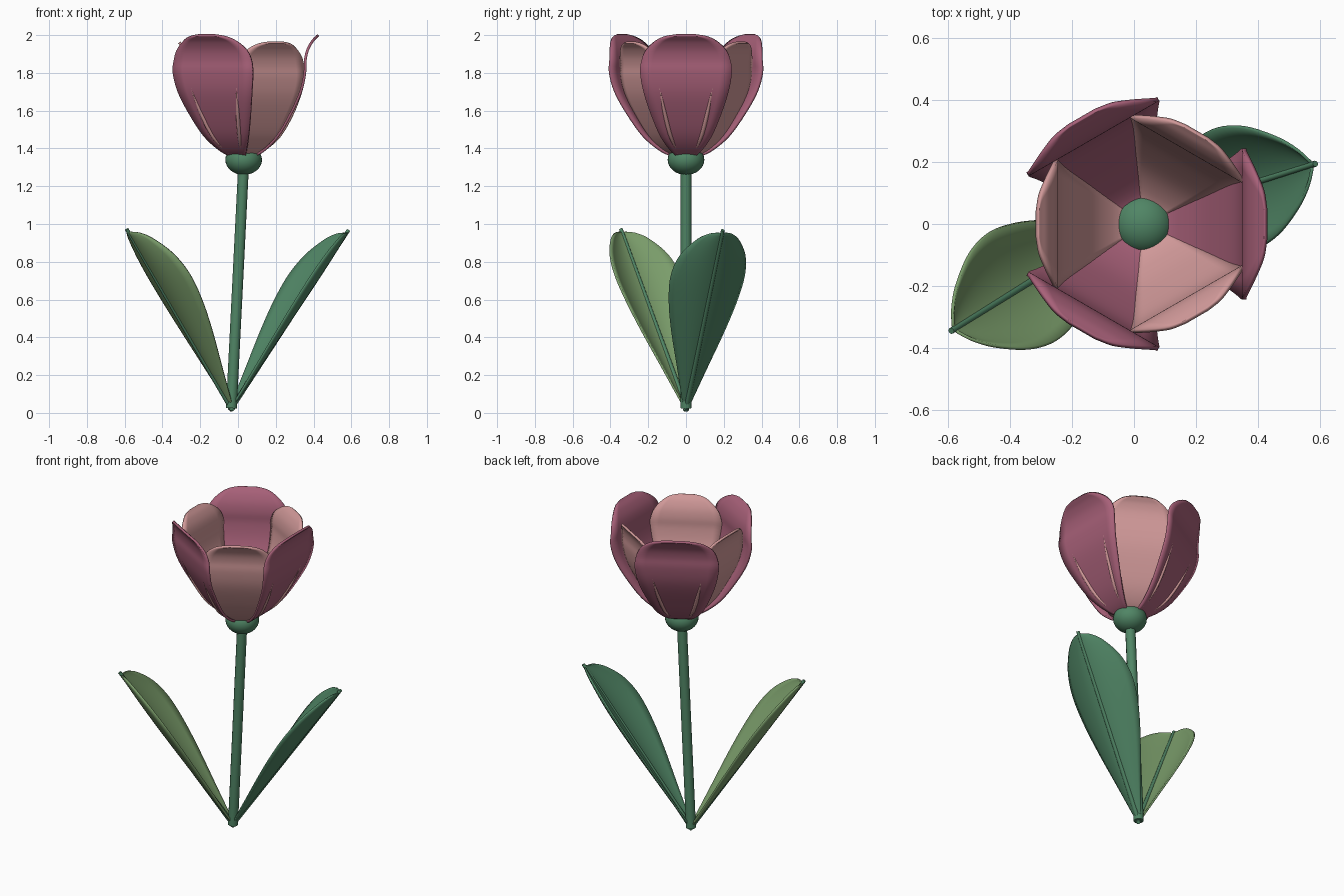
import bpy
import math
from mathutils import Vector

if "Cube" in bpy.data.objects:
    bpy.data.objects.remove(bpy.data.objects["Cube"])

CENTER = Vector((0.03, 0, 0))   # flower axis
ROOT = Vector((-0.035, 0, 0.025))  # where stem and leaves meet


def material(name, rgb):
    m = bpy.data.materials.new(name)
    m.diffuse_color = (*rgb, 1)
    m.use_nodes = True
    m.node_tree.nodes["Principled BSDF"].inputs["Base Color"].default_value = m.diffuse_color
    return m


ROSE = material("rose", (0.39, 0.118, 0.19))
BLUSH = material("blush", (0.64, 0.32, 0.32))
GREEN = material("deep_green", (0.08, 0.235, 0.13))
LIGHT = material("light_green", (0.195, 0.335, 0.145))


def spline(pts, n):
    """Smoothly resample a short list of tuples (Catmull-Rom)."""
    p = [Vector(q) for q in pts]
    p = [2 * p[0] - p[1]] + p + [2 * p[-1] - p[-2]]
    out = []
    for i in range(n + 1):
        u = i / n * (len(p) - 3)
        k = min(int(u), len(p) - 4)
        t = u - k
        a, b, c, d = p[k:k + 4]
        out.append(0.5 * (2 * b + (c - a) * t + (2 * a - 5 * b + 4 * c - d) * t * t
                          + (3 * b - a - 3 * c + d) * t ** 3))
    return out


def smooth(ob, angle=45):
    bpy.ops.object.select_all(action='DESELECT')
    bpy.context.view_layer.objects.active = ob
    ob.select_set(True)
    bpy.ops.object.shade_smooth_by_angle(angle=math.radians(angle))


def sheet(name, rows, mat, thickness):
    """Thin smooth surface through rows of points."""
    n = len(rows[0])
    faces = [(i * n + j, i * n + j + 1, (i + 1) * n + j + 1, (i + 1) * n + j)
             for i in range(len(rows) - 1) for j in range(n - 1)]
    me = bpy.data.meshes.new(name)
    me.from_pydata([v for r in rows for v in r], [], faces)
    me.materials.append(mat)
    ob = bpy.data.objects.new(name, me)
    bpy.context.collection.objects.link(ob)
    smooth(ob)
    s = ob.modifiers.new("thickness", 'SOLIDIFY')
    s.thickness, s.offset = thickness, 0
    return ob


def tube(name, pts, radii, mat):
    """Round tube along a path, with a radius at each point."""
    cu = bpy.data.curves.new(name, 'CURVE')
    cu.dimensions = '3D'
    cu.bevel_depth, cu.bevel_resolution, cu.use_fill_caps = 1, 3, True
    sp = cu.splines.new('POLY')
    sp.points.add(len(pts) - 1)
    for q, p, r in zip(sp.points, pts, radii):
        q.co, q.radius = (*p, 1), r
    sp.use_smooth = True
    cu.materials.append(mat)
    ob = bpy.data.objects.new(name, cu)
    bpy.context.collection.objects.link(ob)


# Petal profile: radius from axis, height, half width
PETAL = [(0.03, 1.355, 0.03), (0.10, 1.385, 0.075), (0.18, 1.465, 0.135),
         (0.25, 1.585, 0.187), (0.302, 1.70, 0.225), (0.324, 1.80, 0.243),
         (0.326, 1.865, 0.236), (0.338, 1.92, 0.213), (0.362, 1.965, 0.165),
         (0.385, 1.99, 0.11), (0.395, 2.0, 0.05)]


def petal_point(q, s, angle, push=0):
    a = math.radians(angle)
    out, side = Vector((math.cos(a), math.sin(a), 0)), Vector((-math.sin(a), math.cos(a), 0))
    return CENTER + out * (q[0] + push) + side * (q[2] * s) + Vector((0, 0, q[1]))


def petal(name, angle, mat, k, kz):
    prof = [(r * k, 1.355 + (z - 1.355) * kz, w * k) for r, z, w in PETAL]
    rows = [[petal_point(q, j / 4 - 1, angle) for j in range(9)] for q in spline(prof, 40)]
    sheet(name, rows, mat, 0.014)


for i in range(3):
    petal(f"outer_petal_{i}", 120 * i, ROSE, 1, 1)
    petal(f"inner_petal_{i}", 120 * i + 60, BLUSH, 0.865, 0.94)
    # Tapered ribs on the outside of each outer petal
    path = spline(PETAL[1:5], 16)
    for s in (-0.6, 0.6):
        tube(f"petal_rib_{i}", [petal_point(q, s, 120 * i, 0.006) for q in path],
             [0.002 + 0.009 * math.sin(math.pi * j / 16) ** 0.8 for j in range(17)], BLUSH)

# Stem and the swollen base under the flower
tube("stem", [ROOT, CENTER + Vector((0, 0, 1.32))], [0.03, 0.03], GREEN)
bpy.ops.mesh.primitive_uv_sphere_add(segments=32, ring_count=16, radius=1,
                                     location=CENTER + Vector((0, 0, 1.34)))
base = bpy.context.object
base.name = "flower_base"
base.scale = (0.097, 0.097, 0.08)
base.data.materials.append(GREEN)
smooth(base)

# Leaf outline: position along midrib, half width
LEAF = [(0, 0.012), (0.2, 0.078), (0.4, 0.145), (0.56, 0.187), (0.7, 0.203),
        (0.82, 0.18), (0.92, 0.12), (0.97, 0.065), (0.99, 0.015)]


def leaf(name, tip, mat):
    axis = tip - ROOT
    side = Vector((0, 0, 1)).cross(axis).normalized()
    up = axis.cross(side).normalized()   # faces the stem
    rows = []
    for t, w in spline(LEAF, 40):
        # Edges cup upwards, towards the stem
        rows.append([ROOT + axis * t + side * (w * s) + up * (0.42 * w * s * s)
                     for s in (j / 6 - 1 for j in range(13))])
    sheet(name, rows, mat, 0.01)
    tube(name + "_midrib", [ROOT - axis * 0.012, tip + axis * 0.008], [0.014, 0.01], GREEN)


def leaf_tip(x, y, z):
    return Vector((x, y, z))


# Spline helper works on 3D tuples, so pad the outline
_outline = [(t, w, 0) for t, w in LEAF]
LEAF = _outline
_spline = spline
spline = lambda pts, n: [(q[0], q[1]) for q in _spline(pts, n)]
leaf("left_leaf", leaf_tip(-0.585, -0.342, 0.965), LIGHT)
leaf("right_leaf", leaf_tip(0.58, 0.193, 0.96), GREEN)
